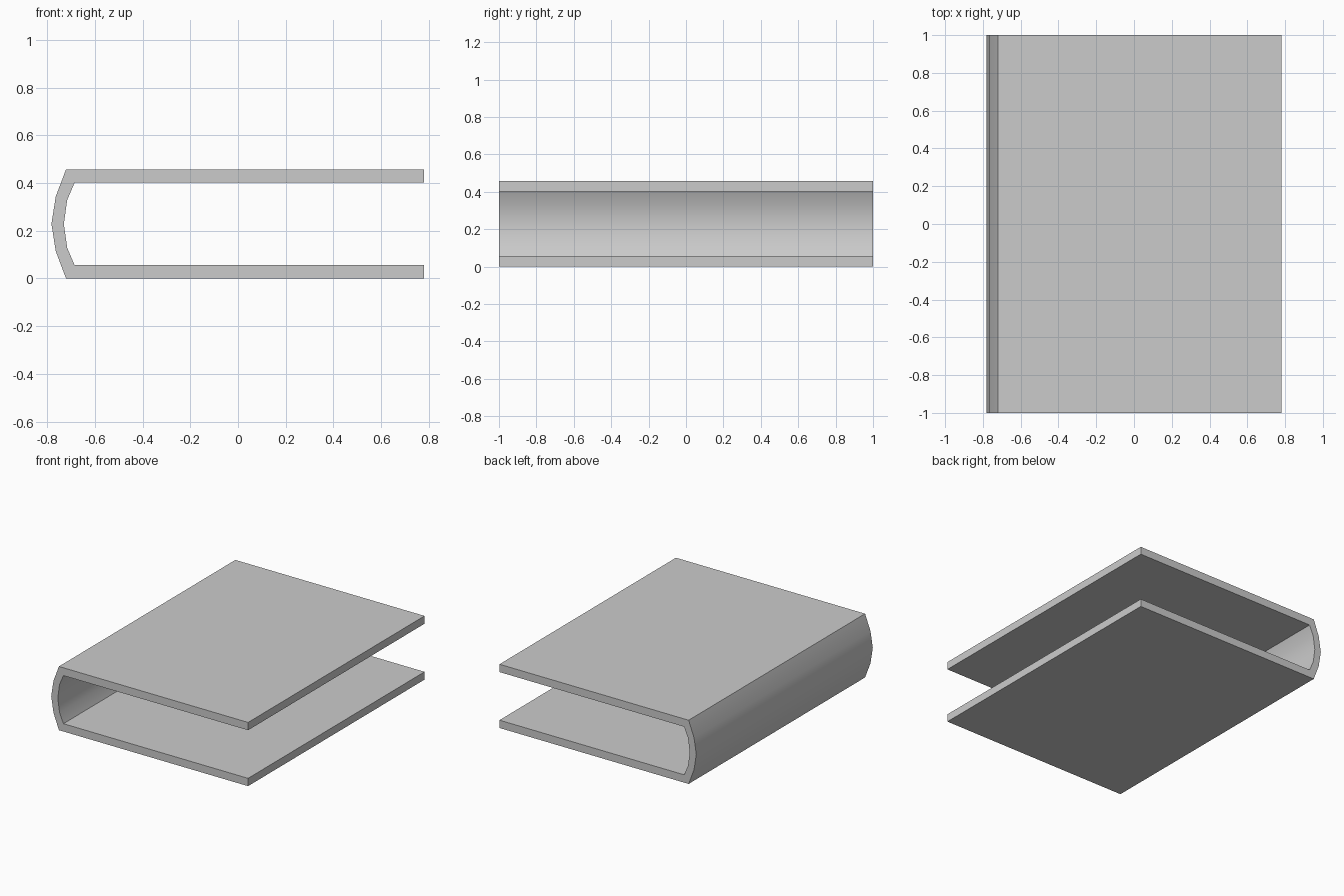
import bpy, bmesh

if "Cube" in bpy.data.objects:
    bpy.data.objects.remove(bpy.data.objects["Cube"])

HALF_X, HALF_LEN, HEIGHT = 0.78, 1.0, 0.457
MID = HEIGHT / 2

# Lower half of the wall section as (outer, inner) pairs: cover edge to spine middle
half = [((HALF_X, 0.0), (HALF_X, 0.056)),
        ((-0.721, 0.0), (-0.685, 0.056)),
        ((-0.764, 0.114), (-0.716, 0.128)),
        ((-0.782, MID), (-0.73, MID))]


def flip(p):
    return (p[0], HEIGHT - p[1])


# Mirror the section to get the upper cover
pairs = half + [(flip(o), flip(i)) for o, i in reversed(half[:-1])]

# Fill the section with quads, then extrude along the spine
bm = bmesh.new()
rows = [[bm.verts.new((x, -HALF_LEN, z)) for x, z in pair] for pair in pairs]
faces = [bm.faces.new((a[0], a[1], b[1], b[0])) for a, b in zip(rows, rows[1:])]
ext = bmesh.ops.extrude_face_region(bm, geom=faces, use_keep_orig=True)
moved = [g for g in ext["geom"] if isinstance(g, bmesh.types.BMVert)]
bmesh.ops.translate(bm, verts=moved, vec=(0, 2 * HALF_LEN, 0))
bmesh.ops.recalc_face_normals(bm, faces=bm.faces)

mesh = bpy.data.meshes.new("book_cover")
bm.to_mesh(mesh)
bm.free()
cover = bpy.data.objects.new("book_cover", mesh)
bpy.context.collection.objects.link(cover)

# Smooth the rounded spine, keep the cover edges sharp
bpy.context.view_layer.objects.active = cover
cover.select_set(True)
bpy.ops.object.shade_smooth_by_angle(angle=0.5236)
